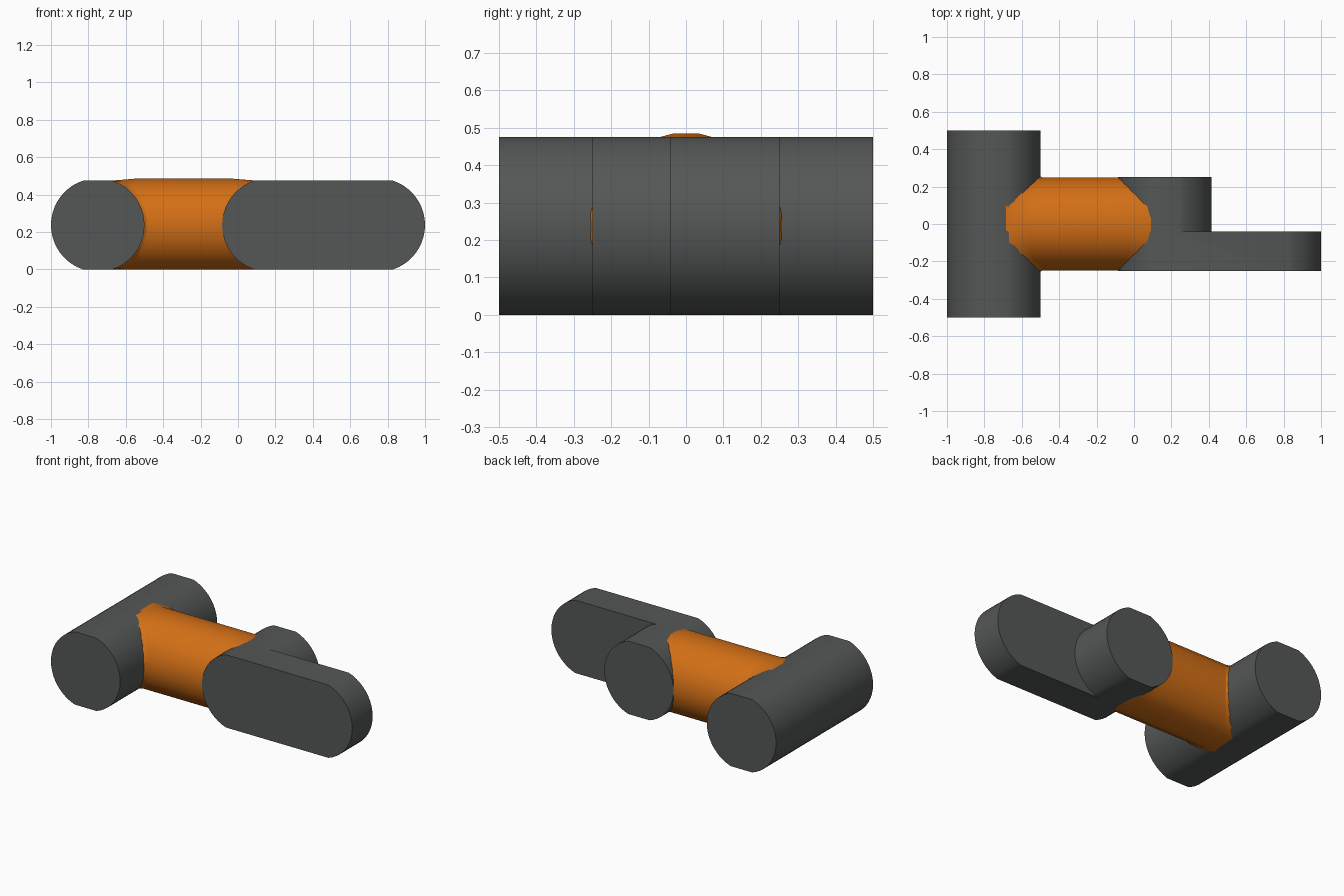
import bpy, math

if "Cube" in bpy.data.objects:
    bpy.data.objects.remove(bpy.data.objects["Cube"])

R, H = 0.25, 0.2375          # tube radius, half height after flattening
CLIP = math.asin(H / R)
N = 20


def material(name, rgb):
    m = bpy.data.materials.new(name)
    m.diffuse_color = (*rgb, 1)
    m.use_nodes = True
    m.node_tree.nodes["Principled BSDF"].inputs["Base Color"].default_value = m.diffuse_color
    return m


GREY = material("dark_grey", (0.09, 0.095, 0.095))
ORANGE = material("orange", (0.65, 0.16, 0.008))


def build(name, verts, faces, mat):
    me = bpy.data.meshes.new(name)
    me.from_pydata(verts, [], faces)
    me.materials.append(mat)
    ob = bpy.data.objects.new(name, me)
    bpy.context.collection.objects.link(ob)
    bpy.ops.object.select_all(action='DESELECT')
    ob.select_set(True)
    bpy.context.view_layer.objects.active = ob
    bpy.ops.object.mode_set(mode='EDIT')
    bpy.ops.mesh.select_all(action='SELECT')
    bpy.ops.mesh.normals_make_consistent(inside=False)
    bpy.ops.object.mode_set(mode='OBJECT')
    bpy.ops.object.shade_smooth_by_angle(angle=math.radians(30))
    return ob


def arc(cx, side):
    """Half round in the xz plane, bottom to top, flattened at both ends."""
    return [(cx + side * R * math.cos(a), H + R * math.sin(a))
            for a in (CLIP * (2 * i / N - 1) for i in range(N + 1))]


def strip(a, b):
    return [(a[i], a[i + 1], b[i + 1], b[i]) for i in range(N)]


verts = []


def put(points, y):
    start = len(verts)
    verts.extend((x, y, z) for x, z in points)
    return list(range(start, len(verts)))


# cross bar
left, right = arc(-0.75, -1), arc(-0.75, 1)
lf, lb, rf, rb = put(left, -0.5), put(left, 0.5), put(right, -0.5), put(right, 0.5)
faces = strip(lf, lb) + strip(rf, rb)
faces += [(lf[k], rf[k], rb[k], lb[k]) for k in (0, -1)]
faces += [lf + rf[::-1], lb + rb[::-1]]
build("cross_bar", verts, faces, GREY)

# sleeve with side arm, one solid
verts = []
left, mid, end = arc(0.165, -1), arc(0.165, 1), arc(0.75, 1)
lf, lm, lb = (put(left, y) for y in (-0.25, -0.04, 0.25))
mm, mb = put(mid, -0.04), put(mid, 0.25)
ef, em = put(end, -0.25), put(end, -0.04)
faces = strip(lf, lm) + strip(lm, lb) + strip(mm, mb) + strip(ef, em)
for k in (0, -1):
    faces += [(lf[k], ef[k], em[k], mm[k], lm[k]), (lm[k], mm[k], mb[k], lb[k])]
faces += [lf + ef[::-1], lb + mb[::-1], mm + em[::-1]]
build("sleeve_and_arm", verts, faces, GREY)

# connecting tube, ends shaped to the cross bar and sleeve, with a small flare
SIDES = 24


def reach(r, dz):
    return math.sqrt(max(r * r - dz * dz, 0))


verts, faces = [], []
for ring in range(5):
    for s in range(SIDES):
        a = (s + 0.5) * 2 * math.pi / SIDES
        r = 0.265 if ring == 0 else R
        top = (H, 0.240, 1, 1, H + 0.0005)[ring]
        dz = max(-H, min(top, r * math.sin(a)))
        x1 = -0.75 + reach(0.2625, max(-0.24, min(0.24, dz)))
        sx = 0.165 - reach(R, min(dz, H))
        x = (-0.75 + reach(R, dz) - 0.012, x1, max(-0.55, x1 + 0.01),
             min(-0.03, sx - 0.01), sx + 0.004)[ring]
        verts.append((x, r * math.cos(a), H + dz))
for ring in range(4):
    for s in range(SIDES):
        p, q = ring * SIDES + s, ring * SIDES + (s + 1) % SIDES
        faces.append((p, q, q + SIDES, p + SIDES))
# saddle ends closed with strips across the tube
for base in (0, 4 * SIDES):
    h = SIDES // 2
    for i in range(h // 2):
        c, d = base + i, base + i + 1
        e, f = base + h - 1 - i, base + h - 2 - i
        if i < h // 2 - 1:
            faces.append((c, d, f, e))
        c, d = base + SIDES - 1 - i, base + SIDES - 2 - i
        e, f = base + h + i, base + h + i + 1
        if i < h // 2 - 1:
            faces.append((c, d, f, e))
    faces.append((base, base + h - 1, base + h, base + SIDES - 1))
build("connecting_tube", verts, faces, ORANGE)
